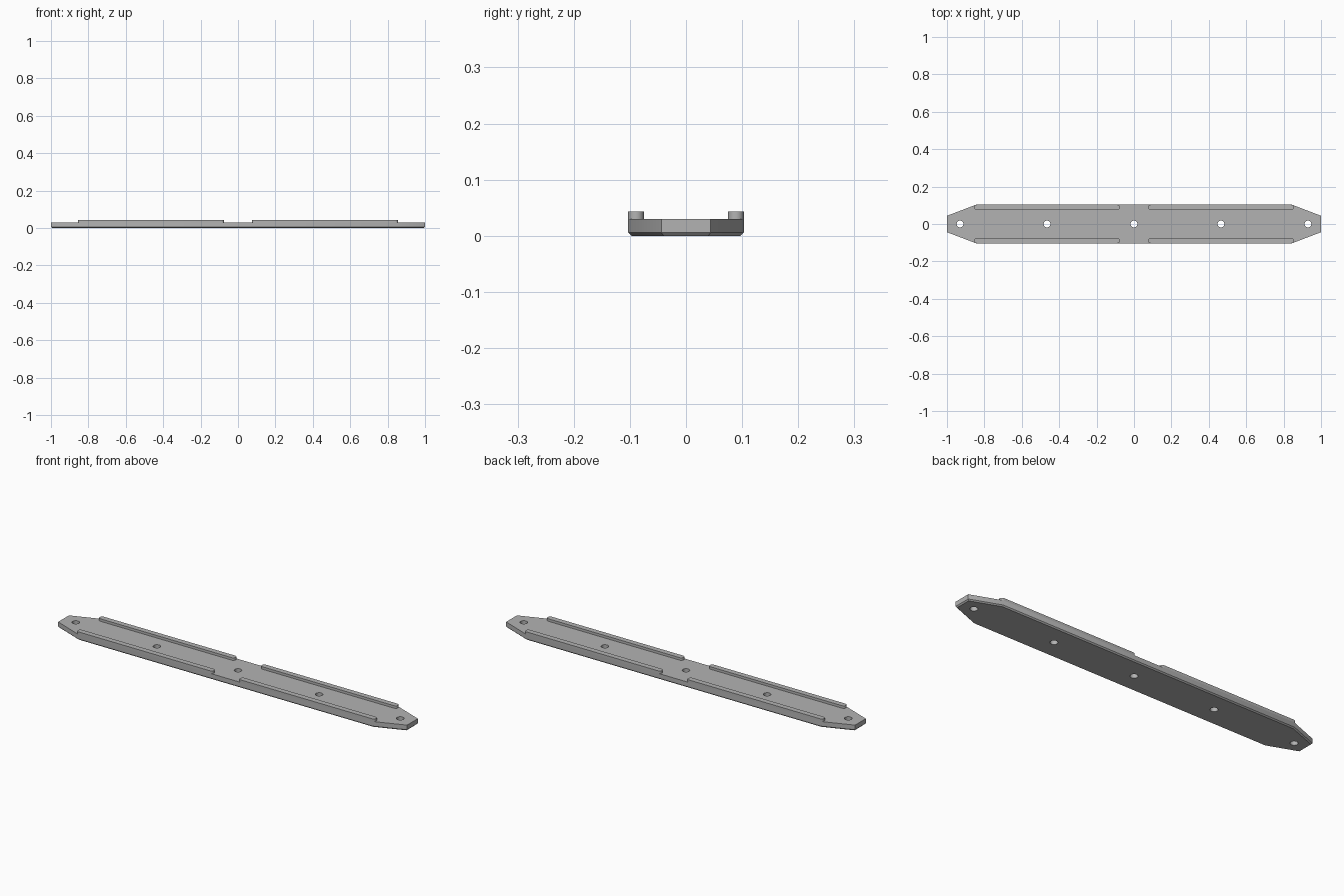
import bpy, bmesh
from math import sin, cos, pi

cube = bpy.data.objects.get("Cube")
if cube:
    bpy.data.objects.remove(cube, do_unlink=True)

LENGTH, WIDTH, TIP, SHOULDER = 1.0, 0.103, 0.044, 0.845   # half sizes
PLATE_TOP, RAIL_TOP, CHAMFER = 0.03, 0.043, 0.006

grey = bpy.data.materials.new("satin grey")
grey.use_nodes = True
colour = (0.45, 0.45, 0.45, 1)
grey.diffuse_color = colour
grey.node_tree.nodes["Principled BSDF"].inputs["Base Color"].default_value = colour


def extrude_profile(name, points, z0, z1, chamfer=0):
    """Solid prism from a counter-clockwise outline, with optional lower chamfer."""
    bm = bmesh.new()
    base = bm.faces.new([bm.verts.new((x, y, z0)) for x, y in points])
    result = bmesh.ops.extrude_face_region(bm, geom=[base], use_keep_orig=True)
    top = [v for v in result["geom"] if isinstance(v, bmesh.types.BMVert)]
    bmesh.ops.translate(bm, verts=top, vec=(0, 0, z1 - z0))
    bmesh.ops.recalc_face_normals(bm, faces=bm.faces)
    if chamfer:
        low = [e for e in bm.edges if all(v.co.z < z0 + 1e-5 for v in e.verts)]
        bmesh.ops.bevel(bm, geom=low, offset=chamfer, segments=1, affect='EDGES')
    mesh = bpy.data.meshes.new(name)
    bm.to_mesh(mesh)
    bm.free()
    mesh.materials.append(grey)
    obj = bpy.data.objects.new(name, mesh)
    bpy.context.collection.objects.link(obj)
    return obj


def arc(cx, cy, r, start, end, steps):
    angles = [start + (end - start) * i / steps for i in range(steps + 1)]
    return [(cx + r * cos(a), cy + r * sin(a)) for a in angles]


def smooth(obj):
    bpy.ops.object.select_all(action='DESELECT')
    obj.select_set(True)
    bpy.context.view_layer.objects.active = obj
    bpy.ops.object.shade_smooth_by_angle(angle=pi / 6)


# Base plate with tapered ends and a chamfered underside
corner = [(LENGTH, -TIP), (LENGTH, TIP), (SHOULDER, WIDTH)]
outline = corner + [(-x, y) for x, y in reversed(corner)] + [(-SHOULDER, -WIDTH), (SHOULDER, -WIDTH)]
plate = extrude_profile("base_plate", outline, 0, PLATE_TOP, CHAMFER)

# Five screw holes
for x in (-0.93, -0.465, 0, 0.465, 0.93):
    circle = arc(x, 0, 0.018, 0, 2 * pi, 32)[:-1]
    cutter = extrude_profile("hole_cutter", circle, -0.1, 0.1)
    cutter.hide_render = True
    mod = plate.modifiers.new("screw_hole", 'BOOLEAN')
    mod.operation, mod.solver, mod.object = 'DIFFERENCE', 'EXACT', cutter
    bpy.context.view_layer.objects.active = plate
    bpy.ops.object.modifier_apply(modifier=mod.name)
    bpy.data.objects.remove(cutter, do_unlink=True)
smooth(plate)

# Four raised edge rails with rounded ends
R = 0.014
for side, sx in (("left", 1), ("right", -1)):
    for face, sy in (("front", -1), ("back", 1)):
        cx, half, cy = sx * 0.465, 0.39 - R, sy * (WIDTH - R)
        stadium = arc(cx + half, cy, R, -pi / 2, pi / 2, 12) + arc(cx - half, cy, R, pi / 2, 3 * pi / 2, 12)
        smooth(extrude_profile(f"{face}_{side}_rail", stadium, PLATE_TOP, RAIL_TOP))
